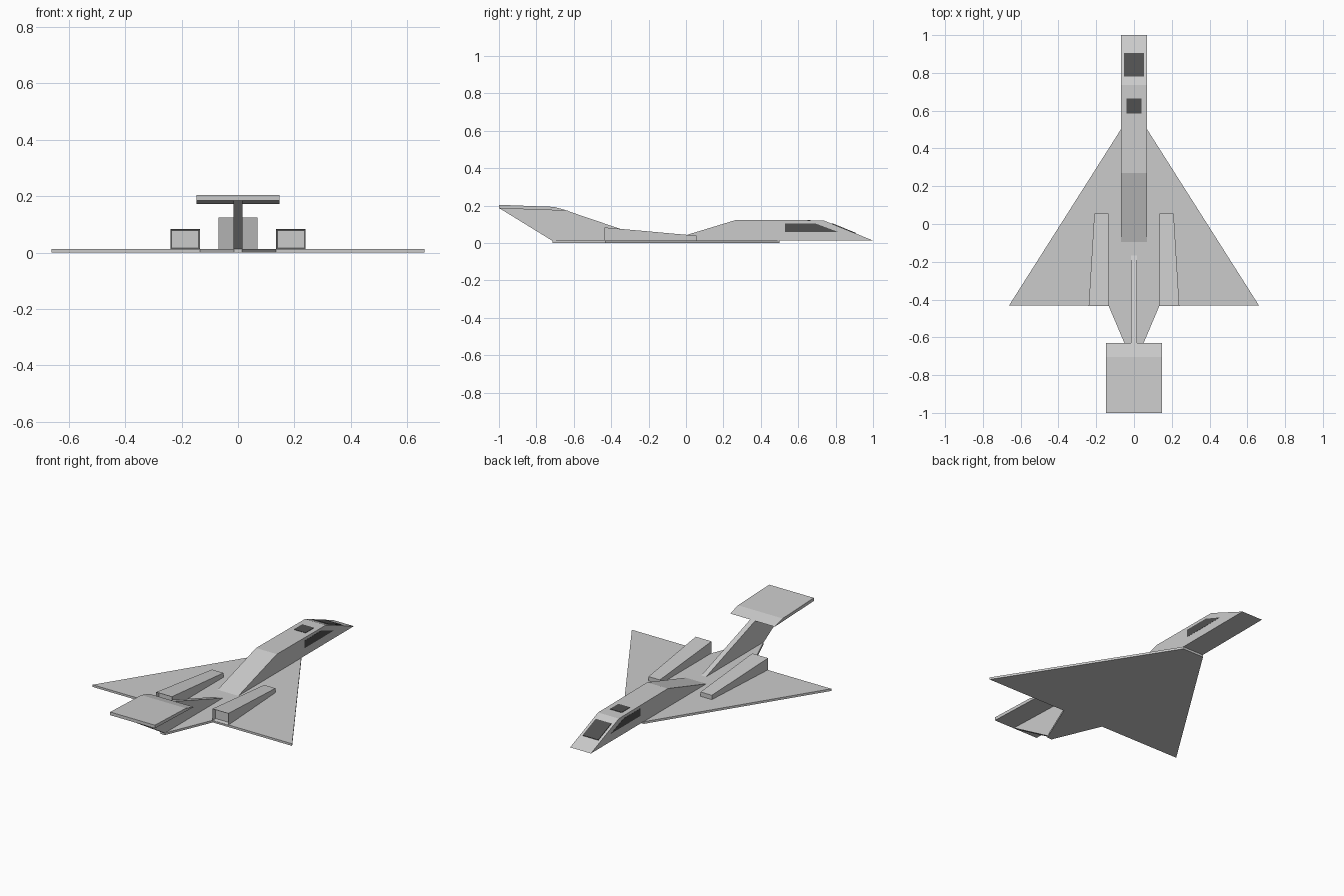
import bpy, bmesh
from mathutils import Vector

if "Cube" in bpy.data.objects:
    bpy.data.objects.remove(bpy.data.objects["Cube"])

glass = bpy.data.materials.new("dark_glass")
glass.diffuse_color = (0.08, 0.08, 0.08, 1)
glass.use_nodes = True
glass.node_tree.nodes["Principled BSDF"].inputs["Base Color"].default_value = glass.diffuse_color


def finish(name, bm, mat=None):
    bmesh.ops.recalc_face_normals(bm, faces=bm.faces)
    me = bpy.data.meshes.new(name)
    bm.to_mesh(me)
    bm.free()
    ob = bpy.data.objects.new(name, me)
    bpy.context.collection.objects.link(ob)
    if mat:
        me.materials.append(mat)
    return ob


def prism(name, points, offset, mat=None):
    """Extrude a closed 3D outline along an offset vector."""
    bm = bmesh.new()
    face = bm.faces.new([bm.verts.new(p) for p in points])
    ext = bmesh.ops.extrude_face_region(bm, geom=[face])["geom"]
    bmesh.ops.translate(bm, vec=offset, verts=[v for v in ext if isinstance(v, bmesh.types.BMVert)])
    return finish(name, bm, mat)


def side_profile(name, yz, half):
    """Extrude a side (y, z) profile across the centreline."""
    return prism(name, [(-half, y, z) for y, z in yz], (2 * half, 0, 0))


# Flat delta wing with tapering tail
half = [(0.07, 0.5), (0.662, -0.432), (0.135, -0.432), (0.015, -0.715)]
outline = half + [(-x, y) for x, y in reversed(half)]
prism("delta_wing", [(x, y, 0) for x, y in outline], (0, 0, 0.013))

# Fuselage with sloped nose and sloped back
side_profile("fuselage", [(1, 0.013), (0.735, 0.121), (0.27, 0.124), (-0.095, 0.013)], 0.069)

# Tail fin and tailplane
side_profile("tail_fin", [(-0.165, 0.012), (-0.65, 0.177), (-0.99, 0.189), (-0.998, 0.186),
                          (-0.715, 0.012)], 0.016)
side_profile("tailplane", [(-1, 0.204), (-0.705, 0.193), (-0.63, 0.172), (-1, 0.185)], 0.148)

# Engine pods with recessed nozzles
for side, s in (("right", 1), ("left", -1)):
    bm = bmesh.new()
    loops = []
    for y, outer, top in ((-0.435, 0.24, 0.083), (0.055, 0.21, 0.039)):
        loops.append([bm.verts.new((s * x, y, z)) for x, z in
                      ((0.135, 0.012), (outer, 0.012), (outer, top), (0.135, top))])
    rear, front = loops
    nozzle = bm.faces.new(rear)
    bm.faces.new(front[::-1])
    for i in range(4):
        j = (i + 1) % 4
        bm.faces.new((rear[i], rear[j], front[j], front[i]))
    bmesh.ops.recalc_face_normals(bm, faces=bm.faces)
    bmesh.ops.inset_region(bm, faces=[nozzle], thickness=0.006)
    bmesh.ops.translate(bm, vec=(0, 0.025, 0), verts=nozzle.verts)
    finish(f"{side}_engine_pod", bm)


# Windscreen on the nose slope
def nose_z(y):
    return 0.013 + (1 - y) * 0.108 / 0.265


prism("windscreen", [(x, y, nose_z(y) - 0.002) for x, y in
                     ((-0.052, 0.905), (0.052, 0.905), (0.052, 0.78), (-0.052, 0.78))],
      (0, 0.0015, 0.005), glass)

# Roof hatch
prism("roof_window", [(x, y, 0.119) for x, y in
                      ((-0.039, 0.665), (0.039, 0.665), (0.039, 0.585), (-0.039, 0.585))],
      (0, 0, 0.005), glass)

# Side windows
for side, s in (("right", 1), ("left", -1)):
    prism(f"{side}_side_window", [(s * 0.067, y, z) for y, z in
                                  ((0.53, 0.06), (0.81, 0.06), (0.69, 0.105), (0.53, 0.105))],
          (s * 0.003, 0, 0), glass)
